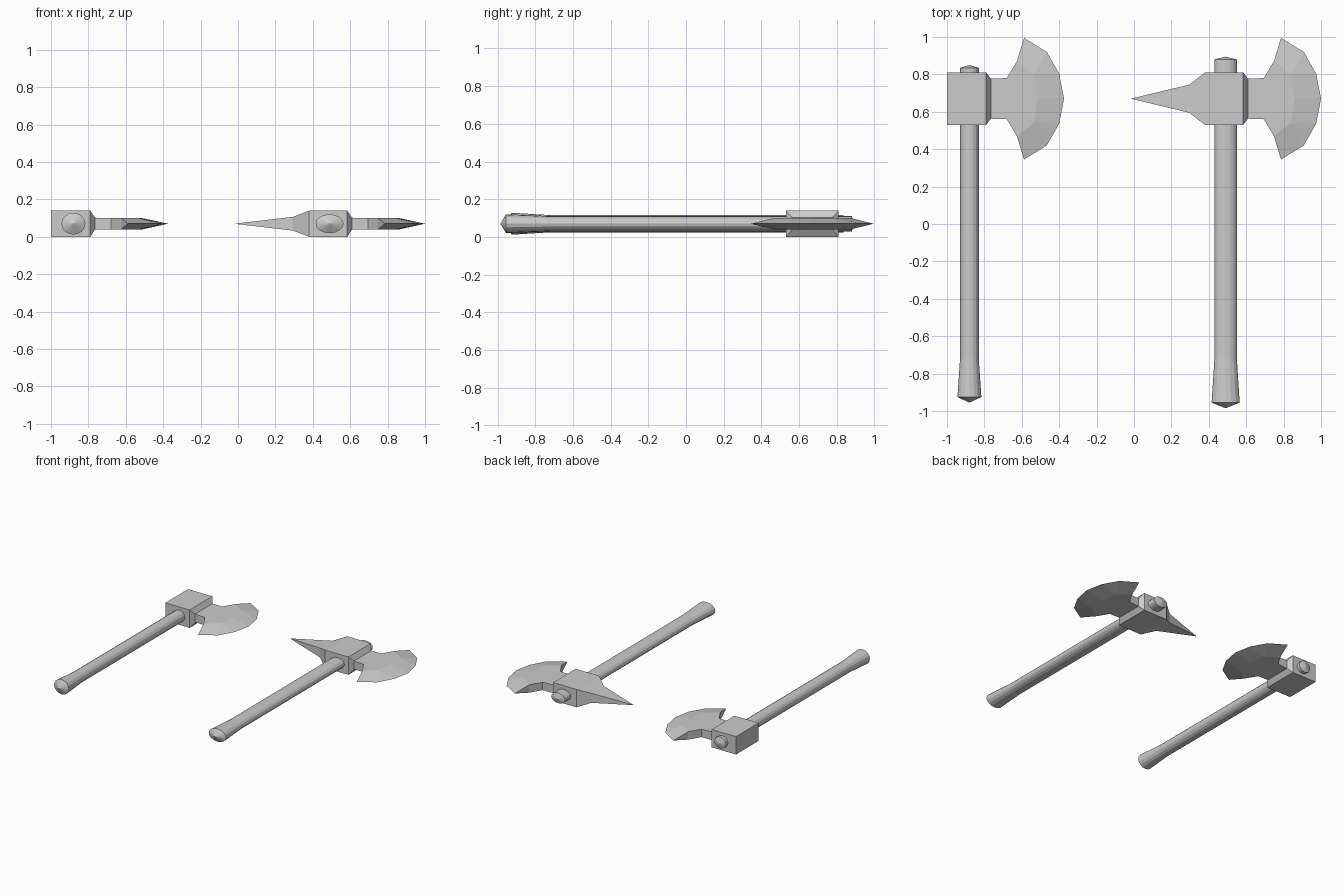
import bpy, bmesh, math

if "Cube" in bpy.data.objects:
    bpy.data.objects.remove(bpy.data.objects["Cube"])

ZC, YC = 0.07, 0.67          # mid-plane height and head centre line
SIDES = 16


def finish(name, bm):
    bmesh.ops.remove_doubles(bm, verts=bm.verts[:], dist=0.0005)
    bmesh.ops.recalc_face_normals(bm, faces=bm.faces[:])
    me = bpy.data.meshes.new(name)
    bm.to_mesh(me)
    bm.free()
    ob = bpy.data.objects.new(name, me)
    bpy.context.collection.objects.link(ob)
    return ob


def loft(bm, rings, close_start=False, close_end=False):
    loops = [[bm.verts.new(p) for p in r] for r in rings]
    for a, b in zip(loops, loops[1:]):
        n = len(a)
        for i in range(n):
            j = (i + 1) % n
            bm.faces.new((a[i], a[j], b[j], b[i]))
    if close_start:
        bm.faces.new(loops[0])
    if close_end:
        bm.faces.new(loops[-1])


def handle(name, cx, squash, stations):
    # Oval shaft along y; stations are (y, half width), pointed at both ends
    bm = bmesh.new()
    loft(bm, [[(cx + r * math.cos(2 * math.pi * i / SIDES), y,
                ZC + r * squash * math.sin(2 * math.pi * i / SIDES))
               for i in range(SIDES)] for y, r in stations])
    return finish(name, bm)


def rect(x, hy, hz):
    return [(x, YC + sy * hy, ZC + sz * hz)
            for sy, sz in ((-1, -1), (1, -1), (1, 1), (-1, 1))]


def head(name, dx, sections):
    # Rectangular block tapering into the neck
    bm = bmesh.new()
    neck = [(-0.79, 0.14, 0.07), (-0.765, 0.107, 0.032), (-0.68, 0.11, 0.031)]
    rings = [rect(*s) for s in sections] + [rect(x + dx, hy, hz) for x, hy, hz in neck]
    loft(bm, rings, close_start=True, close_end=True)
    return finish(name, bm)


def blade(name, dx):
    # Flat cheeks (ridge outline) bevelled down to a thin curved edge
    half_ridge = [(-0.68, -0.11), (-0.626, -0.2), (-0.535, -0.13)]
    half_edge = [(-0.588, -0.325), (-0.466, -0.25), (-0.4, -0.133)]
    ridge = half_ridge + [(-0.515, 0)] + [(x, -y) for x, y in reversed(half_ridge)]
    edge = half_edge + [(-0.374, 0)] + [(x, -y) for x, y in reversed(half_edge)]
    bm = bmesh.new()
    E = [bm.verts.new((x + dx, YC + y, ZC)) for x, y in edge]
    cheeks = []
    for s in (1, -1):
        R = [bm.verts.new((x + dx, YC + y, ZC + s * 0.031)) for x, y in ridge]
        cheeks.append(R)
        bm.faces.new(R)
        for r, e in (((1, 2), (0, 1)), ((2,), (1, 2)), ((2, 3), (2, 3)),
                     ((3, 4), (3, 4)), ((4,), (4, 5)), ((4, 5), (5, 6))):
            bm.faces.new([R[i] for i in r] + [E[i] for i in reversed(e)])
    T, B = cheeks
    # Concave shoulders and the hidden root
    for a, b, tip in ((0, 1, 0), (6, 5, 6)):
        bm.faces.new((T[a], T[b], B[b], B[a]))
        bm.faces.new((T[b], E[tip], B[b]))
    bm.faces.new((T[0], T[6], B[6], B[0]))
    return finish(name, bm)


# Plain axe
handle("axe_handle", -0.88, 0.91,
       [(-0.955, 0), (-0.925, 0.064), (-0.72, 0.05), (0.835, 0.05), (0.85, 0)])
head("axe_head", 0, [(-1.0, 0.14, 0.07)])
blade("axe_blade", 0)

# Spiked axe
handle("spiked_axe_handle", 0.49, 0.67,
       [(-0.985, 0), (-0.955, 0.075), (-0.72, 0.06), (0.88, 0.06), (0.895, 0)])
head("spiked_axe_head", 1.374,
     [(-0.013, 0.001, 0.001), (0.295, 0.075, 0.037), (0.38, 0.14, 0.07)])
blade("spiked_axe_blade", 1.374)
